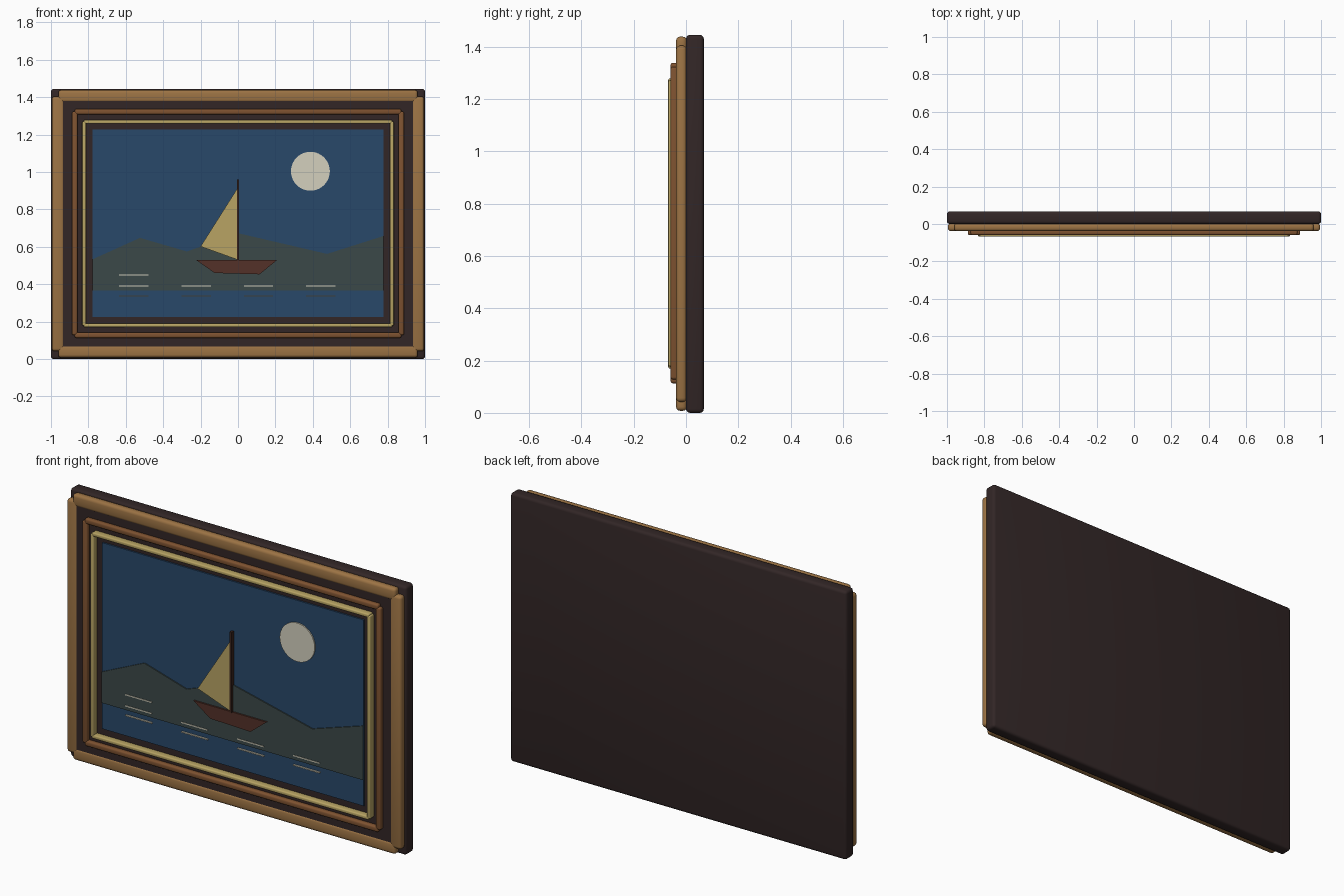
import bpy, bmesh, math

if "Cube" in bpy.data.objects:
    bpy.data.objects.remove(bpy.data.objects["Cube"])


def mat(name, r, g, b):
    def lin(c):
        c /= 255
        return c / 12.92 if c <= 0.04045 else ((c + 0.055) / 1.055) ** 2.4
    m = bpy.data.materials.new(name)
    m.diffuse_color = (lin(r), lin(g), lin(b), 1)
    m.use_nodes = True
    m.node_tree.nodes["Principled BSDF"].inputs["Base Color"].default_value = m.diffuse_color
    return m


DARK = mat("dark_wood", 50, 38, 38)
OAK = mat("light_oak", 156, 115, 68)
BROWN = mat("mid_brown", 126, 82, 48)
GOLD = mat("pale_gold", 184, 164, 100)
BLUE = mat("night_blue", 40, 72, 106)
HILL = mat("hill_green", 59, 72, 72)
MOON = mat("moon_cream", 212, 208, 190)
HULL = mat("hull_red", 84, 49, 40)
MAST = mat("mast_brown", 58, 36, 28)


def finish(name, bm, material):
    me = bpy.data.meshes.new(name)
    bmesh.ops.recalc_face_normals(bm, faces=bm.faces)
    bm.to_mesh(me)
    bm.free()
    me.materials.append(material)
    ob = bpy.data.objects.new(name, me)
    bpy.context.collection.objects.link(ob)
    return ob


def box(name, x0, x1, y0, y1, z0, z1, material, bevel=0.0):
    bm = bmesh.new()
    bmesh.ops.create_cube(bm, size=1)
    for v in bm.verts:
        v.co = ((x0 + x1) / 2 + v.co.x * (x1 - x0),
                (y0 + y1) / 2 + v.co.y * (y1 - y0),
                (z0 + z1) / 2 + v.co.z * (z1 - z0))
    if bevel:
        bmesh.ops.bevel(bm, geom=bm.edges[:], offset=bevel, segments=3,
                        profile=0.5, affect='EDGES')
    ob = finish(name, bm, material)
    if bevel:
        ob.data.shade_smooth()
        ob.data.set_sharp_from_angle(angle=math.radians(35))
    return ob


def plate(name, pts, front, back, material):
    """Flat outline in x, z given thickness along y."""
    bm = bmesh.new()
    f = bm.faces.new([bm.verts.new((x, back, z)) for x, z in pts])
    out = bmesh.ops.extrude_face_region(bm, geom=[f])
    for v in out["geom"]:
        if isinstance(v, bmesh.types.BMVert):
            v.co.y = front
    return finish(name, bm, material)


def frame(name, hx, z0, z1, w, inset, y0, y1, material, bevel):
    """Four rounded strips with slightly shortened ends."""
    for label, a, b in (("bottom", z0, z0 + w), ("top", z1 - w, z1)):
        box(f"{name}_{label}_rail", -hx + inset, hx - inset, y0, y1, a, b, material, bevel)
    for label, a, b in (("left", -hx, -hx + w), ("right", hx - w, hx)):
        box(f"{name}_{label}_stile", a, b, y0, y1, z0 + inset, z1 - inset, material, bevel)


# Backing board and the dark panel behind the painting
box("back_board", -1, 1, 0, 0.068, 0, 1.445, DARK, 0.015)
box("mount_panel", -0.95, 0.95, -0.035, 0.005, 0.05, 1.395, DARK)

# Three nested frames, each one further forward
frame("outer_frame", 0.995, 0.008, 1.438, 0.066, 0.034, -0.038, 0.003, OAK, 0.015)
frame("middle_frame", 0.888, 0.113, 1.338, 0.03, 0.015, -0.059, -0.03, BROWN, 0.009)
frame("inner_frame", 0.833, 0.17, 1.278, 0.02, 0.008, -0.068, -0.03, GOLD, 0.006)

# Painting: sky and water, hills, moon
box("sky_and_water", -0.778, 0.778, -0.043, -0.034, 0.225, 1.226, BLUE)
plate("hills", [(-0.778, 0.367), (-0.778, 0.533), (-0.524, 0.648), (-0.273, 0.575),
                (0.0, 0.673), (0.476, 0.562), (0.778, 0.658), (0.778, 0.367)],
      -0.049, -0.043, HILL)
plate("moon", [(0.387 + 0.104 * math.cos(i * math.tau / 40),
                1.004 + 0.104 * math.sin(i * math.tau / 40)) for i in range(40)],
      -0.05, -0.043, MOON)

# Sailing boat
plate("hull", [(-0.225, 0.53), (0.21, 0.53), (0.115, 0.453), (-0.125, 0.46)],
      -0.058, -0.049, HULL)
plate("sail", [(0, 0.918), (-0.2, 0.602), (0, 0.53)], -0.058, -0.049, GOLD)
box("mast", -0.006, 0.006, -0.062, -0.053, 0.527, 0.96, MAST)
box("mast_backing", -0.006, 0.006, -0.053, -0.043, 0.527, 0.96, MAST)

# Light glints on the water
for row, (z, count) in enumerate(((0.338, 4), (0.39, 4), (0.45, 1))):
    for i in range(count):
        x = -0.635 + i * 0.333
        box(f"glint_{row}_{i}", x, x + 0.157, -0.052, -0.043, z - 0.003, z + 0.003, MOON)
